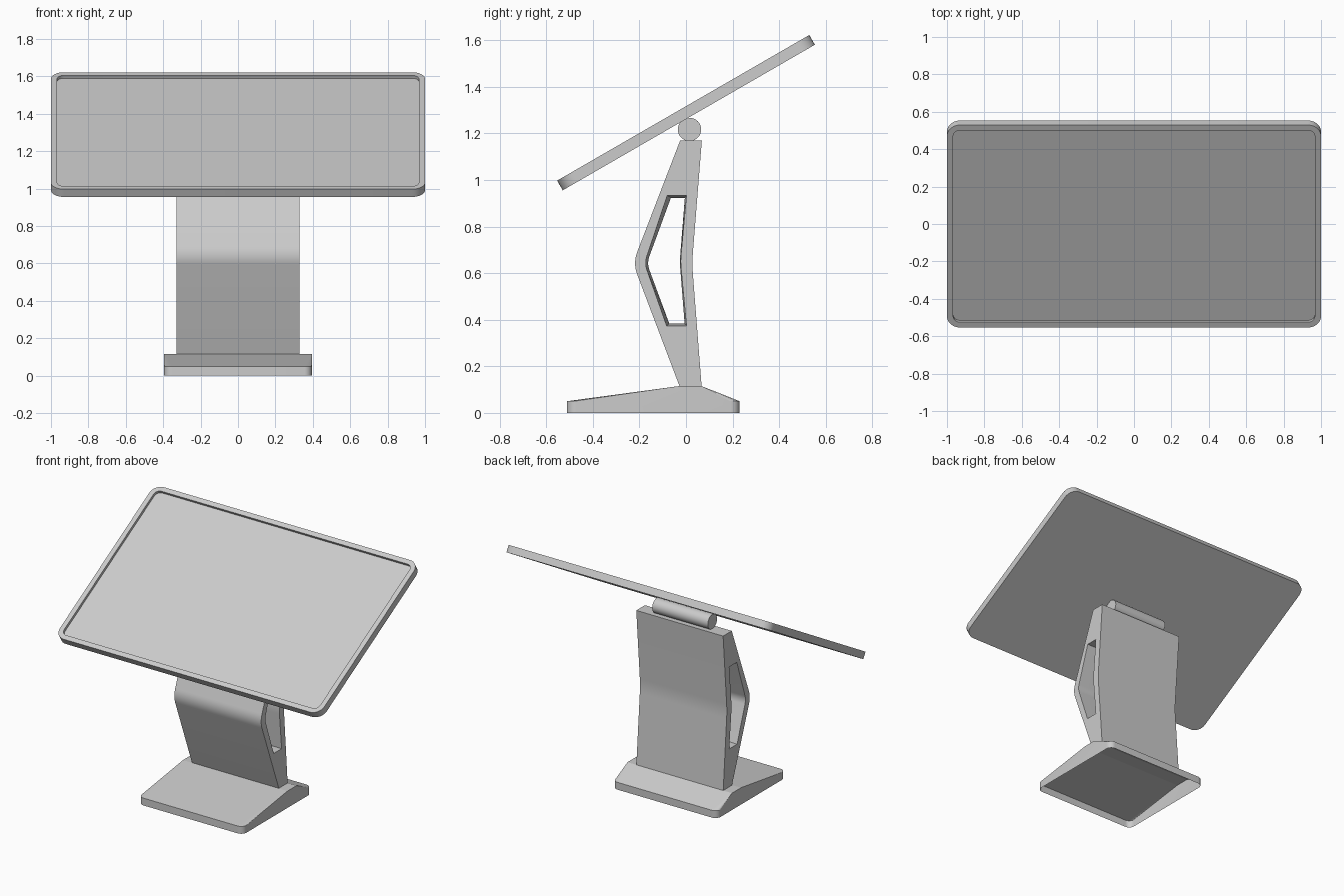
import bpy, bmesh, math
from mathutils import Vector

if "Cube" in bpy.data.objects:
    bpy.data.objects.remove(bpy.data.objects["Cube"])


def rounded_rect(x0, x1, y0, y1, r, z, seg=8):
    pts = []
    corners = [(x1 - r, y1 - r), (x0 + r, y1 - r), (x0 + r, y0 + r), (x1 - r, y0 + r)]
    for k, (cx, cy) in enumerate(corners):
        for i in range(seg + 1):
            a = math.pi / 2 * (k + i / seg)
            pts.append(Vector((cx + r * math.cos(a), cy + r * math.sin(a), z)))
    return pts


def finish(name, bm):
    bmesh.ops.recalc_face_normals(bm, faces=bm.faces)
    me = bpy.data.meshes.new(name)
    bm.to_mesh(me)
    bm.free()
    ob = bpy.data.objects.new(name, me)
    bpy.context.collection.objects.link(ob)
    return ob


def smooth(ob, deg=30):
    bpy.ops.object.select_all(action='DESELECT')
    ob.select_set(True)
    bpy.context.view_layer.objects.active = ob
    bpy.ops.object.shade_smooth_by_angle(angle=math.radians(deg))


def loft(name, rings, closed=False):
    """Bridge equal-length rings; cap the ends unless the loft closes on itself."""
    bm = bmesh.new()
    vs = [[bm.verts.new(p) for p in ring] for ring in rings]
    n = len(vs[0])
    pairs = list(zip(vs, vs[1:])) + ([(vs[-1], vs[0])] if closed else [])
    for a, b in pairs:
        for i in range(n):
            j = (i + 1) % n
            bm.faces.new((a[i], a[j], b[j], b[i]))
    if not closed:
        bm.faces.new(vs[0])
        bm.faces.new(vs[-1])
    ob = finish(name, bm)
    smooth(ob)
    return ob


# Screen panel: thin rounded slab with a recessed display, tilted back
T, H = 0.024, 0.625
screen = loft("screen_panel", [
    rounded_rect(-1, 1, -H, H, 0.07, -T),
    rounded_rect(-1, 1, -H, H, 0.07, T),
    rounded_rect(-0.967, 0.967, -H + 0.033, H - 0.033, 0.037, T),
    rounded_rect(-0.967, 0.967, -H + 0.033, H - 0.033, 0.037, T - 0.018)])
screen.location = (0, 0, 1.289)
screen.rotation_euler = (math.radians(30), 0, 0)

# Hinge barrel under the screen
bpy.ops.mesh.primitive_cylinder_add(vertices=48, radius=0.05, depth=0.42,
                                    location=(0, 0.015, 1.217), rotation=(0, math.pi / 2, 0))
hinge = bpy.context.object
hinge.name = "hinge_barrel"
smooth(hinge)


# Bent column with a tapering side opening
def bent_profile(x, bl, br, rear, tr, tl, front, half=0.05, seg=8):
    def bend(a, c, b):
        a, c, b = Vector(a), Vector(c), Vector(b)
        p = c + (a - c) * half / abs(a.y - c.y)
        q = c + (b - c) * half / abs(b.y - c.y)
        return [p.lerp(c, i / seg).lerp(c.lerp(q, i / seg), i / seg) for i in range(seg + 1)]
    pts = [bl, br, *bend(br, rear, tr), tr, tl, *bend(tl, front, bl)]
    return [Vector((x, p[0], p[1])) for p in pts]


def outer(x):
    return bent_profile(x, (-0.028, 0.115), (0.067, 0.115), (0.026, 0.643),
                        (0.068, 1.17), (-0.025, 1.17), (-0.228, 0.643))


def hole(x):
    return bent_profile(x, (-0.083, 0.374), (0.002, 0.374), (-0.024, 0.65),
                        (0.002, 0.934), (-0.08, 0.934), (-0.178, 0.643), 0.03)


inner = bent_profile(0, (-0.072, 0.384), (-0.006, 0.384), (-0.027, 0.65),
                     (-0.005, 0.923), (-0.065, 0.923), (-0.168, 0.643), 0.03)
W = 0.328
loft("column", [outer(-W), outer(W), hole(W), inner, hole(-W)], closed=True)

# Wedge base: open-bottomed hull from a rounded footprint up to a flat ridge
bm = bmesh.new()
B = 0.395
pts = [p for z in (0, 0.05) for p in rounded_rect(-B, B, -0.512, 0.23, 0.04, z)]
pts += [Vector((x, y, 0.115)) for x in (-B, B) for y in (-0.03, 0.067)]
for p in pts:
    bm.verts.new(p)
bmesh.ops.convex_hull(bm, input=bm.verts)
bmesh.ops.dissolve_limit(bm, angle_limit=0.01, verts=bm.verts, edges=bm.edges)
bmesh.ops.recalc_face_normals(bm, faces=bm.faces)
for f in bm.faces:
    f.smooth = abs(f.normal.z) < 0.01
bottom = [f for f in bm.faces if f.normal.z < -0.9]
bmesh.ops.delete(bm, geom=bottom, context='FACES_ONLY')
finish("base", bm)
